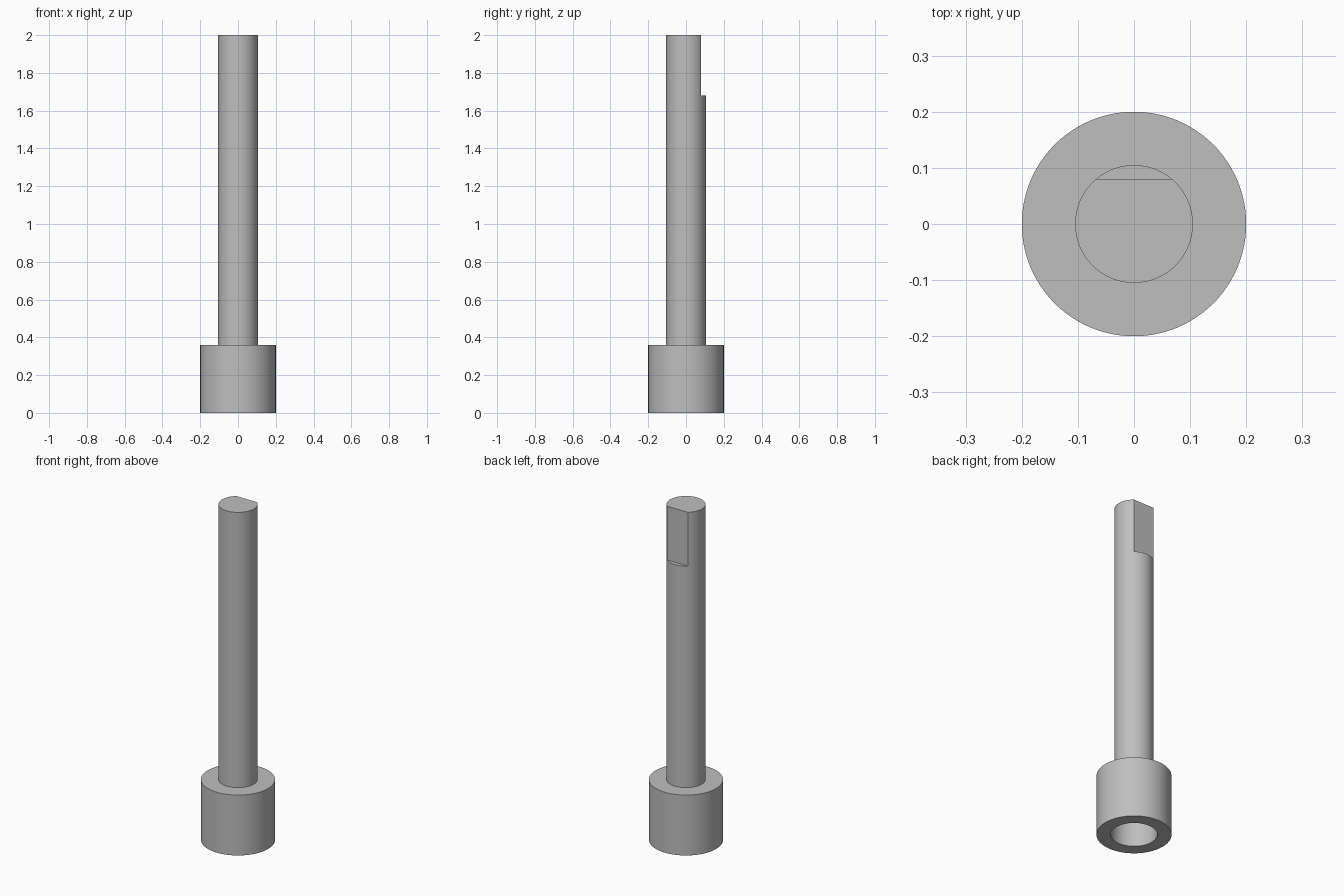
import bpy, bmesh, math
from mathutils import Matrix

if "Cube" in bpy.data.objects:
    bpy.data.objects.remove(bpy.data.objects["Cube"])

SEGMENTS = 96
SHAFT_R, HEAD_R, BORE_R = 0.105, 0.2, 0.124
HEAD_H, BORE_DEPTH, TOP = 0.36, 0.26, 2.0
FLAT_Y, FLAT_Z = 0.08, 1.68

grey = bpy.data.materials.new("steel_grey")
grey.diffuse_color = (0.52, 0.52, 0.52, 1)
grey.use_nodes = True
grey.node_tree.nodes["Principled BSDF"].inputs["Base Color"].default_value = grey.diffuse_color


def new_object(name, bm):
    bmesh.ops.recalc_face_normals(bm, faces=bm.faces)
    mesh = bpy.data.meshes.new(name)
    bm.to_mesh(mesh)
    bm.free()
    mesh.materials.append(grey)
    obj = bpy.data.objects.new(name, mesh)
    bpy.context.collection.objects.link(obj)
    return obj


# Stepped pin with a blind bore in its head: one turned profile
profile = [(0, BORE_DEPTH), (BORE_R, BORE_DEPTH), (BORE_R, 0), (HEAD_R, 0),
           (HEAD_R, HEAD_H), (SHAFT_R, HEAD_H), (SHAFT_R, TOP), (0, TOP)]
bm = bmesh.new()
verts = [bm.verts.new((r, 0, z)) for r, z in profile]
edges = [bm.edges.new(pair) for pair in zip(verts, verts[1:])]
bmesh.ops.spin(bm, geom=verts + edges, cent=(0, 0, 0), axis=(0, 0, 1),
               angle=math.tau, steps=SEGMENTS, use_merge=True)
bmesh.ops.remove_doubles(bm, verts=bm.verts, dist=1e-5)
pin = new_object("drive_pin", bm)

# Flat milled on the back of the shaft's upper end
bm = bmesh.new()
bmesh.ops.create_cube(bm, size=1, matrix=Matrix.Translation(
    (0, FLAT_Y + 0.1, FLAT_Z + 0.25)) @ Matrix.Diagonal((0.4, 0.2, 0.5, 1)))
cutter = new_object("flat_cutter", bm)
cutter.hide_render = True

cut = pin.modifiers.new("milled_flat", 'BOOLEAN')
cut.operation = 'DIFFERENCE'
cut.solver = 'EXACT'
cut.object = cutter

# Apply the cut, then shade the round walls smooth
bpy.context.view_layer.objects.active = pin
pin.select_set(True)
bpy.ops.object.modifier_apply(modifier=cut.name)
bpy.data.objects.remove(cutter, do_unlink=True)
bpy.ops.object.shade_smooth_by_angle(angle=math.radians(30))
